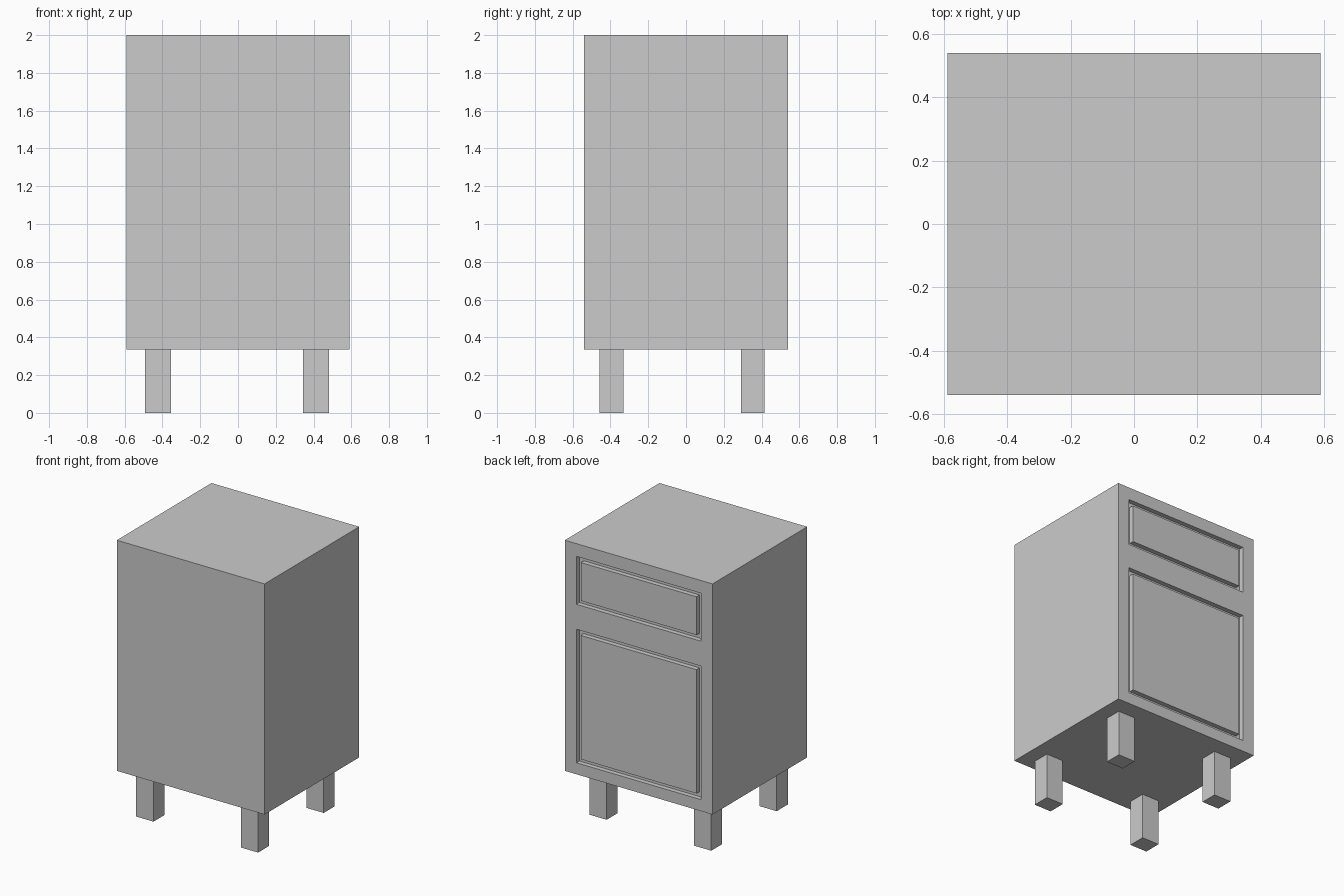
import bpy
import bmesh
from mathutils import Vector

if "Cube" in bpy.data.objects:
    bpy.data.objects.remove(bpy.data.objects["Cube"])


def box(name, x, y, z):
    """Axis-aligned box from (min, max) ranges."""
    lo, hi = Vector((x[0], y[0], z[0])), Vector((x[1], y[1], z[1]))
    bm = bmesh.new()
    bmesh.ops.create_cube(bm, size=1)
    bmesh.ops.scale(bm, vec=hi - lo, verts=bm.verts)
    mesh = bpy.data.meshes.new(name)
    bm.to_mesh(mesh)
    bm.free()
    obj = bpy.data.objects.new(name, mesh)
    obj.location = (lo + hi) / 2
    bpy.context.collection.objects.link(obj)
    return obj


FACE = 0.54      # y of the side carrying the drawer and door
DEPTH = 0.034    # groove depth
GROOVE = 0.035   # groove width

# Cabinet body
body = box("cabinet_body", (-0.59, 0.59), (-0.54, FACE), (0.335, 2.0))

# Drawer and door: a recess cut in the body with a flush panel inside it
for name, z0, z1 in (("drawer", 1.562, 1.908), ("door", 0.418, 1.382)):
    cutter = box(name + "_recess_cutter", (-0.497, 0.497),
                 (FACE - DEPTH, FACE + 0.1), (z0, z1))
    cutter.hide_render = True
    cutter.display_type = 'WIRE'
    cut = body.modifiers.new(name + "_recess", 'BOOLEAN')
    cut.operation = 'DIFFERENCE'
    cut.solver = 'EXACT'
    cut.object = cutter
    box(name + "_panel", (-0.497 + GROOVE, 0.497 - GROOVE),
        (FACE - DEPTH, FACE), (z0 + GROOVE, z1 - GROOVE))

# Four square legs
for side, x in (("left", (-0.492, -0.354)), ("right", (0.343, 0.481))):
    for end, y in (("front", (-0.458, -0.332)), ("back", (0.291, 0.415))):
        box(f"{end}_{side}_leg", x, y, (0.0, 0.335))
